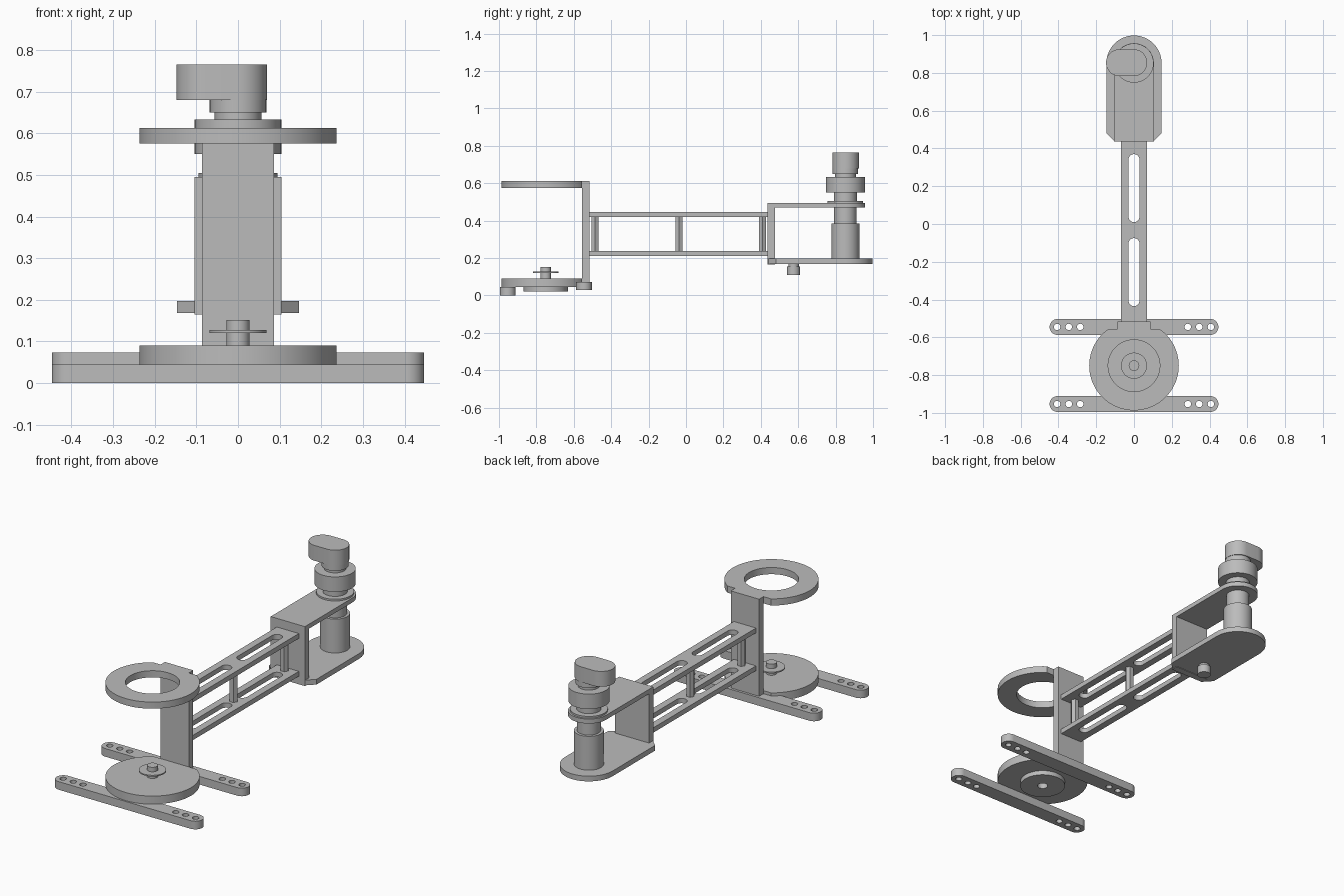
import bpy, bmesh, math
from math import pi

cube = bpy.data.objects.get("Cube")
if cube:
    bpy.data.objects.remove(cube)

grey = bpy.data.materials.new("machined grey")
grey.use_nodes = True
grey.diffuse_color = (0.5, 0.5, 0.5, 1)
grey.node_tree.nodes["Principled BSDF"].inputs["Base Color"].default_value = (0.5, 0.5, 0.5, 1)


def arc(cx, cy, r, a0=0.0, a1=2 * pi, n=48):
    """Points on an arc; a full circle leaves out the repeated end point."""
    full = abs(a1 - a0 - 2 * pi) < 1e-6
    return [(cx + r * math.cos(a0 + (a1 - a0) * i / n), cy + r * math.sin(a0 + (a1 - a0) * i / n))
            for i in range(n if full else n + 1)]


def rect(x0, x1, y0, y1):
    return [(x0, y0), (x1, y0), (x1, y1), (x0, y1)]


def slot_x(x0, x1, y, r):
    return arc(x1 - r, y, r, -pi / 2, pi / 2, 20) + arc(x0 + r, y, r, pi / 2, 1.5 * pi, 20)


def slot_y(x, y0, y1, r):
    return arc(x, y1 - r, r, 0, pi, 20) + arc(x, y0 + r, r, pi, 2 * pi, 20)


def plate(name, z0, z1, outline, holes=()):
    """Extrude a flat outline, with holes, between two heights."""
    curve = bpy.data.curves.new(name, 'CURVE')
    curve.dimensions = '2D'
    curve.fill_mode = 'BOTH'
    curve.extrude = (z1 - z0) / 2
    for loop in [outline, *holes]:
        spline = curve.splines.new('POLY')
        spline.points.add(len(loop) - 1)
        for p, (x, y) in zip(spline.points, loop):
            p.co = (x, y, 0, 1)
        spline.use_cyclic_u = True
    temp = bpy.data.objects.new(name + " profile", curve)
    bpy.context.collection.objects.link(temp)
    mesh = bpy.data.meshes.new_from_object(temp.evaluated_get(bpy.context.evaluated_depsgraph_get()))
    bpy.data.objects.remove(temp)
    bm = bmesh.new()
    bm.from_mesh(mesh)
    bmesh.ops.remove_doubles(bm, verts=bm.verts, dist=1e-5)
    bmesh.ops.translate(bm, verts=bm.verts, vec=(0, 0, (z0 + z1) / 2))
    bmesh.ops.recalc_face_normals(bm, faces=bm.faces)
    bm.to_mesh(mesh)
    bm.free()
    mesh.name = name
    mesh.materials.clear()
    mesh.materials.append(grey)
    obj = bpy.data.objects.new(name, mesh)
    bpy.context.collection.objects.link(obj)
    bpy.ops.object.select_all(action='DESELECT')
    obj.select_set(True)
    bpy.context.view_layer.objects.active = obj
    bpy.ops.object.shade_smooth_by_angle(angle=math.radians(30))
    return obj


def disc(name, y, r, z0, z1, n=48):
    return plate(name, z0, z1, arc(0, y, r, n=n))


# Foot bars with three bolt holes at each end
for name, y, z0, z1 in (("front_foot_bar", -0.953, 0, 0.045), ("rear_foot_bar", -0.545, 0.028, 0.073)):
    holes = [arc(s * x, y, 0.017, n=20) for s in (-1, 1) for x in (0.285, 0.345, 0.407)]
    plate(name, z0, z1, slot_x(-0.447, 0.447, y, 0.042), holes)

# Turntable, upper ring and the upright that joins them
HUB, WALL = -0.75, -0.555
a = math.asin((WALL - HUB) / 0.237)
clipped = arc(0, HUB, 0.237, pi - a, 2 * pi + a, 64)
plate("base_disc", 0.045, 0.09, clipped, [arc(0, HUB, 0.027, n=24)])
plate("upper_ring", 0.575, 0.612, clipped, [arc(0, HUB, 0.137)])
plate("upright", 0.045, 0.612, rect(-0.087, 0.087, WALL, -0.517))
plate("lower_hub", 0.02, 0.045, arc(0, HUB, 0.118), [arc(0, HUB, 0.027, n=24)])
disc("hub_shaft", HUB, 0.028, 0.06, 0.152, 24)
disc("hub_washer", HUB, 0.069, 0.12, 0.127)

# Slotted arm plates and spacer posts
for name, z0, z1 in (("lower_arm", 0.21, 0.237), ("upper_arm", 0.42, 0.447)):
    plate(name, z0, z1, rect(-0.068, 0.068, -0.517, 0.44),
          [slot_y(0, -0.435, -0.075, 0.029), slot_y(0, 0.01, 0.37, 0.029)])
for i, y in enumerate((-0.486, -0.038, 0.409)):
    disc(f"spacer_post_{i + 1}", y, 0.022, 0.237, 0.42, 6)

# End bracket
AXIS = 0.852
plate("bracket_wall", 0.165, 0.495, rect(-0.105, 0.105, 0.437, 0.475))
plate("bracket_top", 0.47, 0.495, [(-0.105, 0.437), (0.105, 0.437)] + arc(0, AXIS, 0.105, 0, pi, 32))
plate("bracket_bottom", 0.168, 0.197,
      [(-0.146, 0.48), (-0.105, 0.44), (0.105, 0.44), (0.146, 0.48)] + arc(0, AXIS, 0.146, 0, pi, 32))
disc("knob_neck", 0.575, 0.028, 0.15, 0.168, 24)
disc("underside_knob", 0.575, 0.035, 0.11, 0.155, 24)

# Motor and coupling stack on the bracket
stack = (("motor_body", 0.075, 0.197, 0.385), ("motor_neck", 0.06, 0.385, 0.497),
         ("flange", 0.095, 0.495, 0.505), ("coupling", 0.062, 0.505, 0.55),
         ("bearing_housing", 0.104, 0.55, 0.633), ("bearing_neck", 0.056, 0.633, 0.65),
         ("cap_collar", 0.068, 0.65, 0.68))
for name, r, z0, z1 in stack:
    disc(name, AXIS, r, z0, z1)
plate("offset_cap", 0.68, 0.765, slot_x(-0.148, 0.07, AXIS + 0.002, 0.071))
